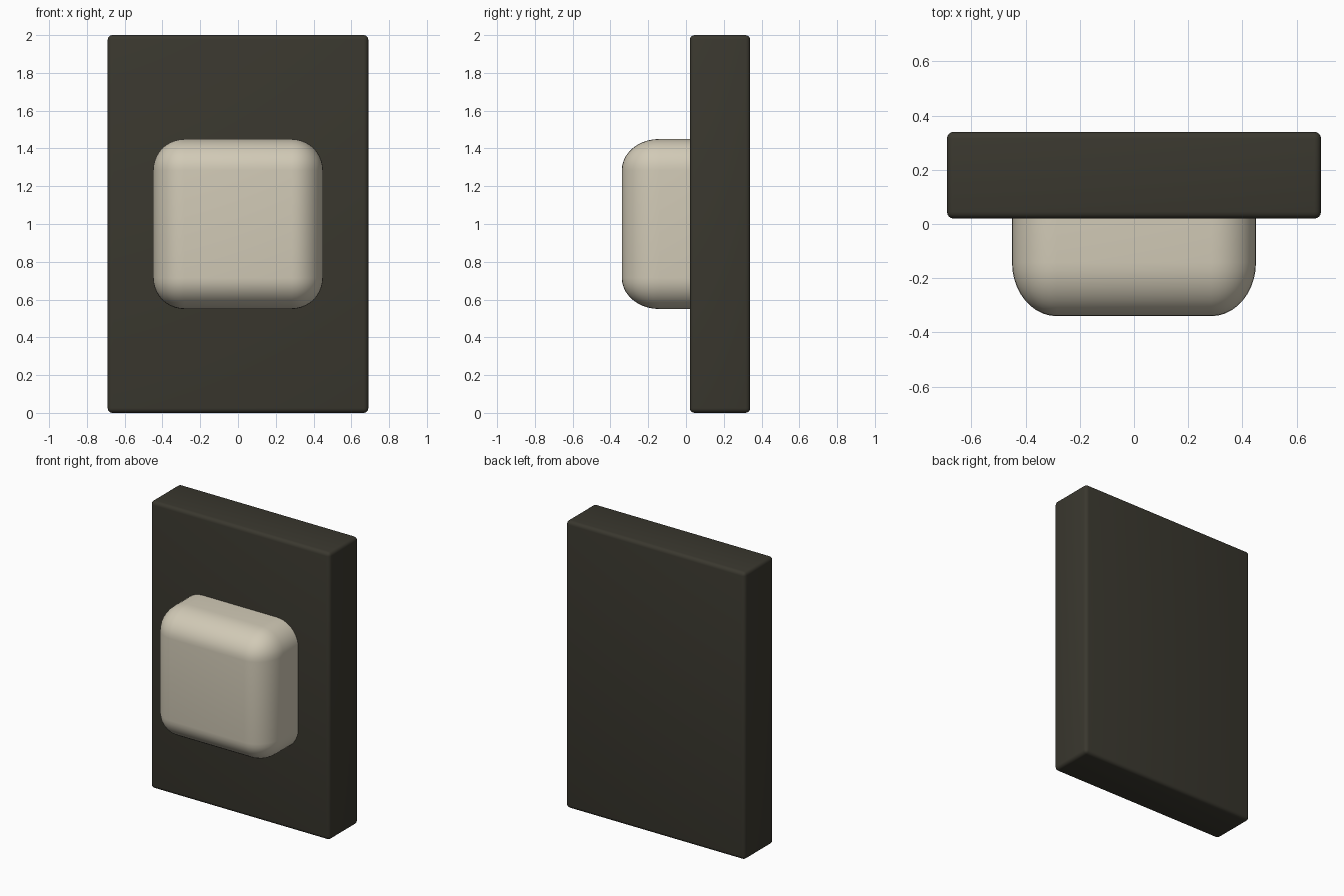
import bpy
from math import radians

if "Cube" in bpy.data.objects:
    bpy.data.objects.remove(bpy.data.objects["Cube"])


def material(name, rgb):
    mat = bpy.data.materials.new(name)
    mat.diffuse_color = (*rgb, 1)
    mat.use_nodes = True
    mat.node_tree.nodes["Principled BSDF"].inputs["Base Color"].default_value = mat.diffuse_color
    return mat


def rounded_box(name, lo, hi, radius, segments, mat, y_stretch=1.0):
    """Box from lo to hi with rounded edges; y_stretch makes the rounding elliptical in y."""
    size = [b - a for a, b in zip(lo, hi)]
    bpy.ops.mesh.primitive_cube_add(size=1, location=[(a + b) / 2 for a, b in zip(lo, hi)])
    obj = bpy.context.object
    obj.name = name
    obj.scale = (size[0], size[1] / y_stretch, size[2])
    bpy.ops.object.transform_apply(location=False, rotation=False, scale=True)
    bevel = obj.modifiers.new("rounding", 'BEVEL')
    bevel.width = radius
    bevel.segments = segments
    bpy.ops.object.modifier_apply(modifier=bevel.name)
    obj.scale = (1, y_stretch, 1)
    bpy.ops.object.transform_apply(location=False, rotation=False, scale=True)
    bpy.ops.object.shade_smooth_by_angle(angle=radians(35))
    obj.data.materials.append(mat)
    return obj


dark = material("dark_plate", (0.042, 0.039, 0.028))
cream = material("cream_button", (0.64, 0.59, 0.47))

# Wall plate
rounded_box("back_plate", (-0.69, 0.02, 0), (0.69, 0.34, 2), 0.025, 4, dark)

# Push button, its rear seated inside the plate
rounded_box("push_button", (-0.45, -0.34, 0.55), (0.45, 0.32, 1.45), 0.165, 10, cream, 1.2)
